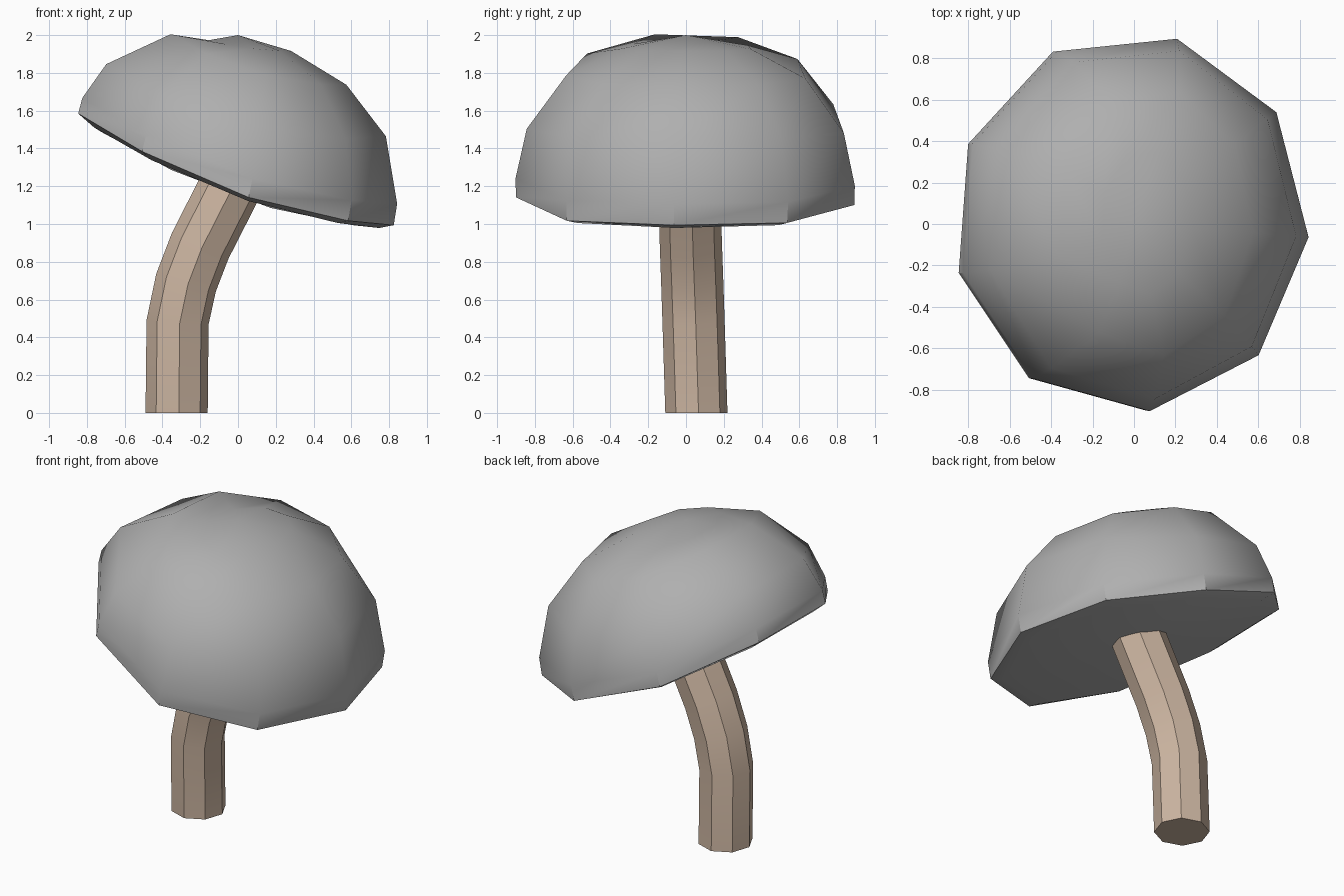
import bpy
import bmesh
from math import sin, cos, radians
from mathutils import Vector, Matrix

cube = bpy.data.objects.get("Cube")
if cube:
    bpy.data.objects.remove(cube, do_unlink=True)


def material(name, rgb):
    mat = bpy.data.materials.new(name)
    mat.use_nodes = True
    mat.diffuse_color = (*rgb, 1)
    mat.node_tree.nodes["Principled BSDF"].inputs["Base Color"].default_value = (*rgb, 1)
    return mat


def bridge(bm, lower, upper):
    """Smooth quads between two rings."""
    n = len(lower)
    for i in range(n):
        j = (i + 1) % n
        bm.faces.new((lower[i], lower[j], upper[j], upper[i])).smooth = True


def fan(bm, ring, tip):
    """Smooth triangles from a ring to one point."""
    hub = bm.verts.new(tip)
    for a, b in zip(ring, ring[1:] + ring[:1]):
        bm.faces.new((a, b, hub)).smooth = True


def sharpen(bm, pairs):
    for pair in pairs:
        bm.edges.get(pair).smooth = False


def finish(bm, name, mat):
    bmesh.ops.recalc_face_normals(bm, faces=bm.faces)
    mesh = bpy.data.meshes.new(name)
    bm.to_mesh(mesh)
    bm.free()
    mesh.materials.append(mat)
    obj = bpy.data.objects.new(name, mesh)
    bpy.context.collection.objects.link(obj)


grey = material("cap grey", (0.43, 0.43, 0.43))
tan = material("stem tan", (0.60, 0.46, 0.355))

# Cap: nine-sided dome, every ring leaning and curling up along x
SIDES = 9
angles = [radians(-4.5 + 360 / SIDES * i) for i in range(SIDES)]


def cap_ring(bm, x_mid, rx, ry, height, slope, curl):
    ring = []
    for a in angles:
        x = x_mid + rx * cos(a)
        ring.append(bm.verts.new((x, 0.008 + ry * sin(a), height + slope * x + curl * x * x)))
    return ring


bm = bmesh.new()
underside = cap_ring(bm, -0.02, 0.77, 0.83, 1.14, -0.35, 0.18)
lip_bottom = cap_ring(bm, -0.025, 0.852, 0.912, 1.16, -0.35, 0.18)
lip_top = cap_ring(bm, -0.005, 0.85, 0.915, 1.265, -0.34, 0.18)
rings = [lip_bottom, lip_top,
         cap_ring(bm, 0.03, 0.755, 0.855, 1.53, -0.279, 0.25),
         cap_ring(bm, 0.1, 0.475, 0.645, 1.832, -0.36, 0.34),
         cap_ring(bm, 0.06, 0.222, 0.35, 1.94, -0.17, 0.3)]
for lower, upper in zip(rings, rings[1:]):
    bridge(bm, lower, upper)
fan(bm, rings[-1], (0, 0, 2.0))

# Underside: rolled edge and a shallow hollow
bridge(bm, underside, lip_bottom)
fan(bm, underside, (0, 0, 1.22))

# Crisp lip corners and rim
sharpen(bm, zip(lip_bottom, lip_top))
sharpen(bm, zip(lip_bottom, lip_bottom[1:] + lip_bottom[:1]))
finish(bm, "mushroom_cap", grey)

# Stem: eight-sided tube along a bent path, creased along its length
path = [Vector(p) for p in ((-0.325, 0.055, 0), (-0.32, 0.04, 0.48), (-0.275, 0.033, 0.69),
                            (-0.2, 0.026, 0.885), (-0.06, 0.018, 1.16), (0.01, 0.014, 1.3))]
section = [Vector((cos(radians(45 * k)), sin(radians(45 * k)), 0)) * 0.165 for k in range(8)]
bm = bmesh.new()
rings = []
for i, p in enumerate(path):
    along = path[min(i + 1, len(path) - 1)] - path[max(i - 1, 0)]
    if i == 0:
        along = Vector((0, 0, 1))
    turn = Vector((0, 0, 1)).rotation_difference(along)
    turn = turn.to_matrix() @ Matrix.Rotation(radians(4), 3, 'Z')
    rings.append([bm.verts.new(p + turn @ s) for s in section])
for lower, upper in zip(rings, rings[1:]):
    bridge(bm, lower, upper)
    sharpen(bm, zip(lower, upper))
for end in (rings[0], rings[-1]):
    bm.faces.new(end)
    sharpen(bm, zip(end, end[1:] + end[:1]))
finish(bm, "mushroom_stem", tan)
